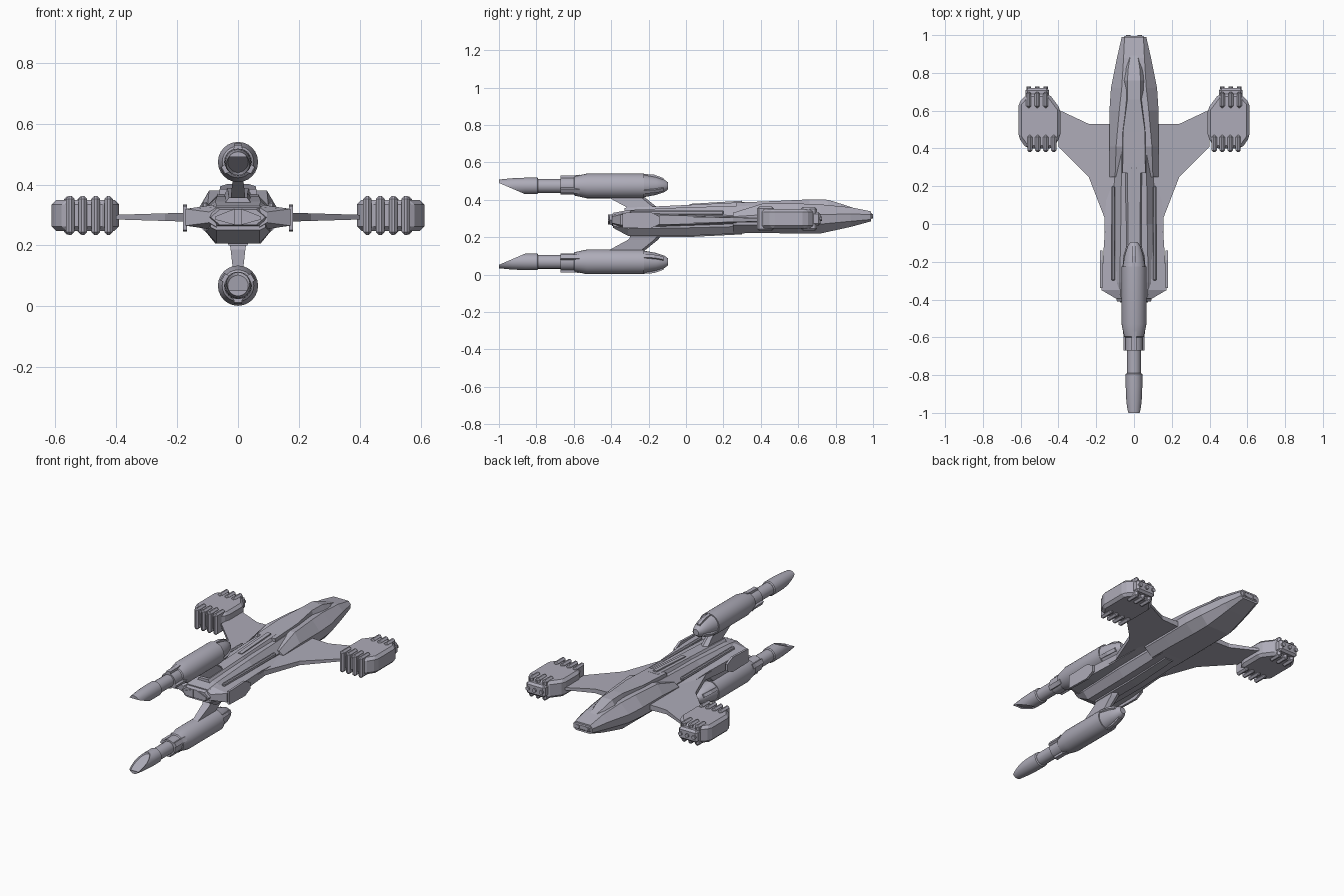
import bpy, bmesh, math
from mathutils import Vector

cube = bpy.data.objects.get("Cube")
if cube:
    bpy.data.objects.remove(cube, do_unlink=True)

grey = bpy.data.materials.new("hull_grey")
grey.use_nodes = True
COL = (0.42, 0.41, 0.48, 1)
grey.diffuse_color = COL
grey.node_tree.nodes["Principled BSDF"].inputs["Base Color"].default_value = COL


def finish(bm, name, smooth=False, bevel=0):
    bmesh.ops.recalc_face_normals(bm, faces=bm.faces)
    me = bpy.data.meshes.new(name)
    bm.to_mesh(me)
    bm.free()
    me.materials.append(grey)
    ob = bpy.data.objects.new(name, me)
    bpy.context.collection.objects.link(ob)
    if bevel:
        m = ob.modifiers.new("Bevel", 'BEVEL')
        m.width, m.segments, m.limit_method = bevel, 1, 'ANGLE'
    if smooth:
        bpy.ops.object.select_all(action='DESELECT')
        ob.select_set(True)
        bpy.context.view_layer.objects.active = ob
        bpy.ops.object.shade_smooth_by_angle(angle=math.radians(32))
    return ob


def bridge(bm, rings):
    """Skin a list of equal-length point rings and cap both ends."""
    vs = [[bm.verts.new(p) for p in r] for r in rings]
    n = len(vs[0])
    for a, b in zip(vs, vs[1:]):
        for i in range(n):
            bm.faces.new((a[i], a[(i + 1) % n], b[(i + 1) % n], b[i]))
    bm.faces.new(vs[0])
    bm.faces.new(vs[-1])


def loft(name, sections, bevel=0):
    """Symmetric hull; section = y, (half width, z) pairs from bottom to top."""
    bm = bmesh.new()
    bridge(bm, [[(w, y, z) for w, z in half] + [(-w, y, z) for w, z in reversed(half)]
                for y, *half in sections])
    return finish(bm, name, bevel=bevel)


def box(name, x, y, z, bevel=0):
    bm = bmesh.new()
    bridge(bm, [[(a, b, c) for a, b in ((x[0], y[0]), (x[1], y[0]), (x[1], y[1]), (x[0], y[1]))]
                for c in z])
    return finish(bm, name, bevel=bevel)


def lathe(name, profile, centre, sides=24, cut=None):
    """Turn (y, radius) pairs about a lengthwise axis."""
    cx, cz = centre
    bm = bmesh.new()
    bridge(bm, [[(cx + r * math.cos(t), y, cz + r * math.sin(t))
                 for t in (2 * math.pi * i / sides for i in range(sides))] for y, r in profile])
    if cut:
        co, no = cut
        res = bmesh.ops.bisect_plane(bm, geom=bm.verts[:] + bm.edges[:] + bm.faces[:],
                                     plane_co=co, plane_no=no, clear_outer=True)
        edges = [e for e in res["geom_cut"] if isinstance(e, bmesh.types.BMEdge)]
        face = bmesh.ops.contextual_create(bm, geom=edges)["faces"]
        bmesh.ops.recalc_face_normals(bm, faces=bm.faces)
        bmesh.ops.inset_region(bm, faces=face, thickness=0.005, depth=-0.008)
    return finish(bm, name, smooth=True)


# Forward fuselage, canopy and spine
loft("forward_fuselage", [
    (0.99, (.045, .285), (.062, .295), (.065, .32), (.05, .338)),
    (0.88, (.06, .255), (.088, .285), (.09, .325), (.055, .36)),
    (0.72, (.075, .22), (.12, .27), (.122, .32), (.065, .375)),
    (0.6, (.075, .22), (.13, .268), (.13, .32), (.078, .38)),
    (0.41, (.08, .222), (.13, .265), (.13, .32), (.095, .38)),
    (0.25, (.08, .222), (.13, .265), (.13, .31), (.1, .33))])
loft("canopy", [
    (0.9, (.03, .33), (.018, .355)),
    (0.83, (.06, .34), (.03, .378)),
    (0.76, (.065, .35), (.035, .4)),
    (0.66, (.045, .35), (.035, .402)),
    (0.49, (.062, .36), (.058, .394)),
    (0.27, (.068, .34), (.06, .385))])
box("nose_cap", (-.055, .055), (.97, .995), (.295, .33), .006)
for s in (-1, 1):
    lathe("nose_gun", [(.96, .012), (1, .012)], (s * .03, .312), 10)

# Rear hull with dorsal ridge and belly keel
loft("rear_hull", [
    (0.4, (.07, .225), (.1, .26), (.1, .315), (.065, .37)),
    (0, (.075, .207), (.11, .25), (.11, .32), (.07, .36)),
    (-0.31, (.07, .207), (.105, .245), (.105, .32), (.075, .345)),
    (-0.39, (.07, .25), (.09, .26), (.09, .315), (.07, .33))])
loft("dorsal_ridge", [
    (0.32, (.055, .34), (.035, .388)), (0, (.055, .34), (.032, .372)),
    (-0.33, (.05, .33), (.03, .357))])
loft("dorsal_strip", [(0.3, (.015, .37), (.012, .395)), (0.02, (.015, .355), (.012, .378))])
loft("belly_keel", [
    (0.3, (.025, .215), (.04, .23)), (0, (.03, .2), (.045, .23)),
    (-0.3, (.03, .2), (.045, .23))])

# Tail nozzle block with a pair of wedge vents
loft("tail_block", [(-.37, (.08, .26), (.1, .29), (.08, .33)),
                    (-.41, (.06, .268), (.09, .293), (.06, .318))])
for s in (-1, 1):
    bm = bmesh.new()
    bridge(bm, [[(s * .012, y, .268), (s * .075, y, .285), (s * .075, y, .295), (s * .012, y, .32)]
                for y in (-.40, -.416)])
    finish(bm, "tail_vent")

# Wings: thin plates thinning towards the pods
WING = [(.09, .53), (.24, .53), (.4, .605), (.4, .41), (.24, .25), (.155, .03), (.155, -.1), (.09, -.1)]
for s in (-1, 1):
    bm = bmesh.new()
    half = lambda x: .017 - .03 * (x - .09)
    bridge(bm, [[(s * x, y, .293 + k * half(x)) for x, y in WING] for k in (-1, 1)])
    finish(bm, "wing")

    # Side fairing along the hull, and the flared end plate
    bm = bmesh.new()
    bridge(bm, [[(s * a, y, z) for a, z in ((.07, zl), (w, zl + .015), (w, zh - .015), (.07, zh))]
                for y, w, zl, zh in ((.27, .145, .265, .315), (0, .152, .255, .33),
                                     (-.2, .165, .25, .335), (-.35, .172, .25, .335),
                                     (-.395, .095, .26, .325))])
    finish(bm, "side_fairing")
    bm = bmesh.new()
    bridge(bm, [[(x, y, z) for y, z in ((-.14, .27), (-.19, .246), (-.34, .25),
                                        (-.34, .33), (-.19, .335), (-.14, .31))]
                for x in (s * .168, s * .181)])
    finish(bm, "end_plate")
    box("fairing_rail", sorted((s * .1, s * .118)), (-.3, .2), (.32, .343), .005)

    # Wingtip pod
    POD = [(.39, .61), (.39, .46), (.43, .4), (.57, .4), (.612, .46), (.612, .64), (.565, .69), (.45, .69)]
    bm = bmesh.new()
    bridge(bm, [[(s * x, y, z) for x, y in POD] for z in (.247, .35)])
    finish(bm, "pod_body", bevel=.016)
    box("pod_front", sorted((s * .45, s * .575)), (.67, .72), (.262, .335), .012)
    for i in range(4):
        x = s * (.425 + .042 * i)
        box("pod_rear_rib", (x - .014, x + .014), (.38, .47), (.234, .363), .01)
    for i in range(3):
        x = s * (.468 + .045 * i)
        box("pod_front_rib", (x - .014, x + .014), (.615, .7), (.236, .361), .01)
        lathe("pod_muzzle", [(.7, .012), (.728, .012)], (x, .298), 10)

# Engines above and below, mirrored about the mid height
for s, side in ((1, "upper"), (-1, "lower")):
    cz = .271 + s * .203
    lathe(side + "_engine", [
        (-.67, .038), (-.67, .046), (-.6, .046), (-.595, .052), (-.53, .066), (-.225, .066),
        (-.225, .06), (-.16, .048), (-.115, .033), (-.095, .018)], (0, cz))
    lathe(side + "_shaft", [(-.81, .037), (-.65, .037)], (0, cz), 16)
    lathe(side + "_scoop", [(-1, .034), (-.93, .041), (-.86, .044), (-.795, .044), (-.79, .038)],
          (0, cz), 24, (Vector((0, -.86, cz - s * .044)), Vector((0, -.06, -s * .14)).normalized()))
    # Three collar blocks and three nose intakes around each engine
    for k in range(3):
        t = math.radians(90 + 120 * k)
        out = Vector((math.cos(t), 0, s * math.sin(t)))
        tan = Vector((-out.z, 0, out.x))
        for name, w, path in (
                ("collar_block", .016, ((-.67, .03, .056), (-.6, .03, .056), (-.57, .03, .06))),
                ("nose_intake", .012, ((-.225, .03, .064), (-.17, .03, .06), (-.12, .02, .042)))):
            bm = bmesh.new()
            bridge(bm, [[Vector((0, y, cz)) + out * r + tan * d
                         for r, d in ((r0, -w), (r1, -w * .8), (r1, w * .8), (r0, w))]
                        for y, r0, r1 in path])
            finish(bm, side + "_" + name)

    # Swept pylon
    bm = bmesh.new()
    bridge(bm, [[(w, f, .271 + s * h), (0, f + .02, .271 + s * h), (-w, f, .271 + s * h),
                 (-w, b, .271 + s * h), (w, b, .271 + s * h)]
                for f, b, h, w in ((-.15, -.29, .06, .028), (-.17, -.31, .085, .024),
                                   (-.25, -.43, .15, .017))])
    finish(bm, side + "_pylon")
